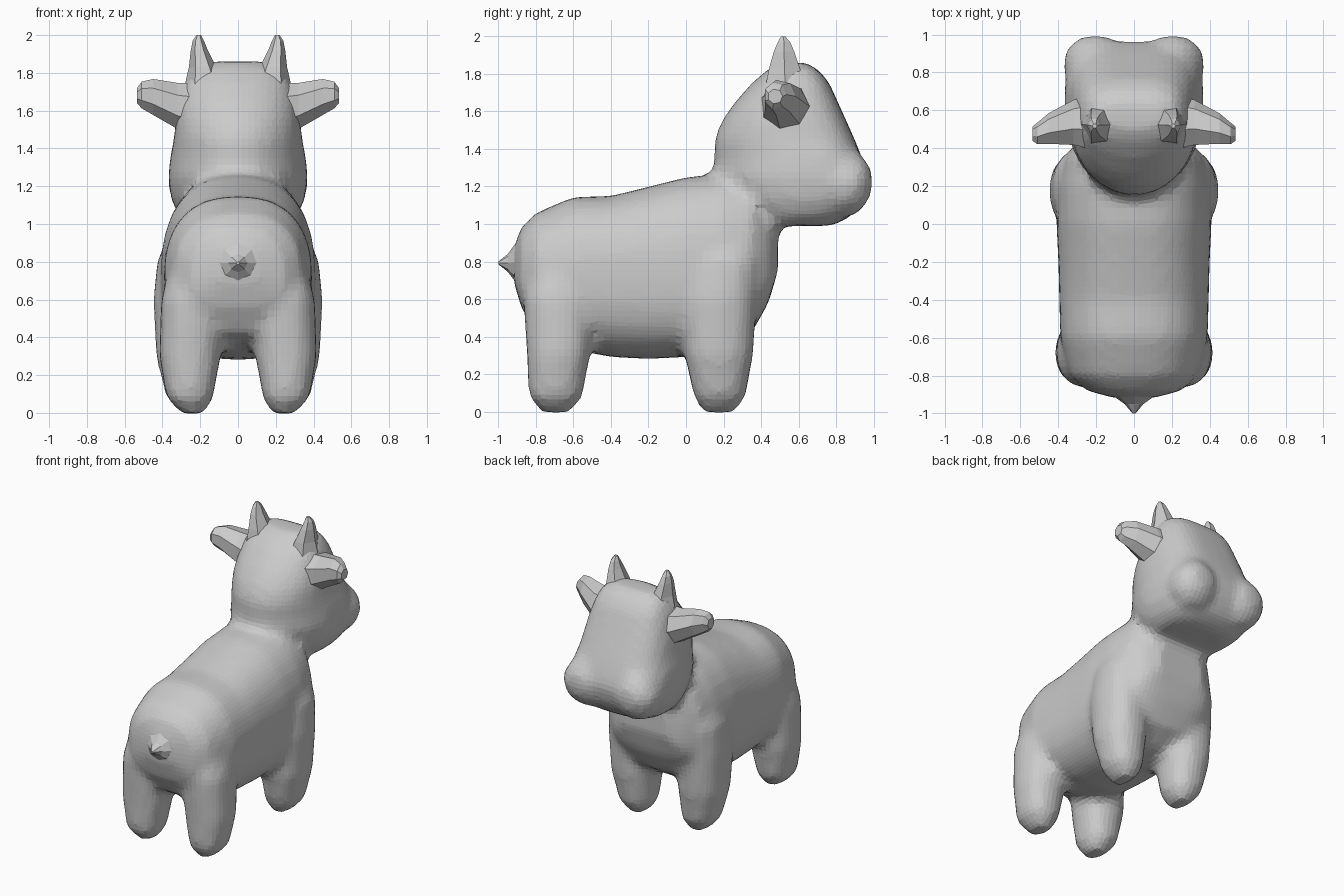
import bpy, bmesh, math

AXES = {'x': (1, 2, 0), 'y': (0, 2, 1), 'z': (0, 1, 2)}   # (a, b, travel) slots


def sp(v, e):
    return math.copysign(abs(v) ** (2 / e), v)


def loft(bm, axis, sections, n=24, e_low=2.4, e_high=2.4, sign=1):
    """Skin rounded sections (t, a_mid, a_half, b_low, b_mid, b_high); sign=-1 mirrors in x."""
    ia, ib, it = AXES[axis]
    rings = []
    for t, am, ah, b0, bm_, b1 in sections:
        ring = []
        for i in range(n):
            w = 2 * math.pi * i / n
            c, s = math.cos(w), math.sin(w)
            e = e_high if s >= 0 else e_low
            p = [0, 0, 0]
            p[ia] = am + ah * sp(c, e)
            p[ib] = bm_ + (b1 - bm_ if s >= 0 else bm_ - b0) * sp(s, e)
            p[it] = t
            p[0] *= sign
            ring.append(bm.verts.new(p))
        rings.append(ring)
    for r, q in zip(rings, rings[1:]):
        for i in range(n):
            j = (i + 1) % n
            bm.faces.new((r[i], r[j], q[j], q[i]))
    bm.faces.new(rings[0][::-1])
    bm.faces.new(rings[-1])


def finish(bm, name):
    bmesh.ops.recalc_face_normals(bm, faces=bm.faces[:])
    me = bpy.data.meshes.new(name)
    bm.to_mesh(me)
    bm.free()
    ob = bpy.data.objects.new(name, me)
    bpy.context.collection.objects.link(ob)
    return ob


def solid(sections):
    """(t, a0, a1, b0, b1) -> symmetric loft sections."""
    return [(t, (a0 + a1) / 2, (a1 - a0) / 2, b0, (b0 + b1) / 2, b1) for t, a0, a1, b0, b1 in sections]


core = bmesh.new()

# Barrel of the body, tail end to chest
barrel = [(-.92, .10, .70, .87), (-.88, .25, .56, .98), (-.8, .34, .42, 1.06),
          (-.6, .39, .33, 1.145), (-.4, .395, .29, 1.15), (-.2, .40, .28, 1.20),
          (0, .41, .29, 1.25), (.2, .405, .32, 1.27), (.35, .37, .42, 1.27),
          (.44, .29, .58, 1.2), (.49, .19, .75, 1.1)]
loft(core, 'y', [(y, 0, hw, z0, .72, z1) for y, hw, z0, z1 in barrel], 32, 2.6, 2.4)

# Head and neck, stacked upward: half width, back, widest point, front
head = [(.99, .24, .38, .55, .78), (1.04, .31, .3, .6, .88), (1.13, .355, .2, .62, .94),
        (1.25, .37, .14, .62, .97), (1.35, .36, .15, .62, .94), (1.45, .34, .15, .55, .90),
        (1.55, .33, .19, .52, .855), (1.65, .31, .26, .52, .81), (1.75, .28, .35, .53, .765),
        (1.82, .24, .43, .55, .71), (1.86, .16, .5, .57, .64)]
loft(core, 'z', [(z, 0, hw, y0, ym, y1) for z, hw, y0, ym, y1 in head], 32, 2, 3.2)

# Legs and muzzle lobes, both sides
front_leg = solid([(-.005, .19, .30, .09, .26), (.08, .13, .38, .04, .32), (.3, .11, .435, -.01, .36),
                   (.6, .10, .45, -.03, .38), (.8, .10, .43, 0, .40), (1.0, .1, .34, .08, .38)])
back_leg = solid([(-.005, .18, .30, -.77, -.62), (.08, .13, .38, -.84, -.55), (.3, .09, .42, -.85, -.51),
                  (.6, .06, .41, -.87, -.48), (.9, .08, .33, -.8, -.5)])
lobe = solid([(1.05, .12, .28, .78, .91), (1.12, .06, .35, .7, .975), (1.22, .03, .38, .68, 1.0),
              (1.3, .06, .35, .7, .985), (1.38, .12, .28, .75, .93)])
for s in (1, -1):
    loft(core, 'z', front_leg, 16, 2.3, 2.3, s)
    loft(core, 'z', back_leg, 16, 2.3, 2.3, s)
    loft(core, 'z', lobe, 16, 2.2, 2.2, s)

# Fuse everything into one soft skin
body = finish(core, "cow_body")
rm = body.modifiers.new("fuse", 'REMESH')
rm.mode = 'VOXEL'
rm.voxel_size = .035
sm = body.modifiers.new("soften", 'SMOOTH')
sm.factor = .5
sm.iterations = 5

# Ears and horns, faceted
ear = [(.22, .53, .15, 1.46, 1.61, 1.75), (.32, .53, .125, 1.50, 1.63, 1.75),
       (.45, .50, .085, 1.575, 1.68, 1.77), (.51, .475, .06, 1.61, 1.69, 1.755),
       (.535, .475, .04, 1.64, 1.68, 1.72)]
horn = solid([(1.70, .05, .29, .40, .66), (1.83, .115, .26, .43, .62),
              (1.92, .16, .25, .46, .585), (1.97, .18, .24, .485, .56), (2.0, .195, .22, .505, .53)])
for side, s in (("right", 1), ("left", -1)):
    b = bmesh.new()
    loft(b, 'x', ear, 7, 2, 2, s)
    finish(b, side + "_ear")
    b = bmesh.new()
    loft(b, 'z', horn, 6, 2, 2, s)
    finish(b, side + "_horn")

# Pointed tail stub
b = bmesh.new()
loft(b, 'y', solid([(-1.0, -.008, .008, .785, .80), (-.95, -.05, .05, .745, .84),
                    (-.9, -.12, .12, .68, .91), (-.84, -.18, .18, .60, .98)]), 8, 2, 2)
finish(b, "tail")
